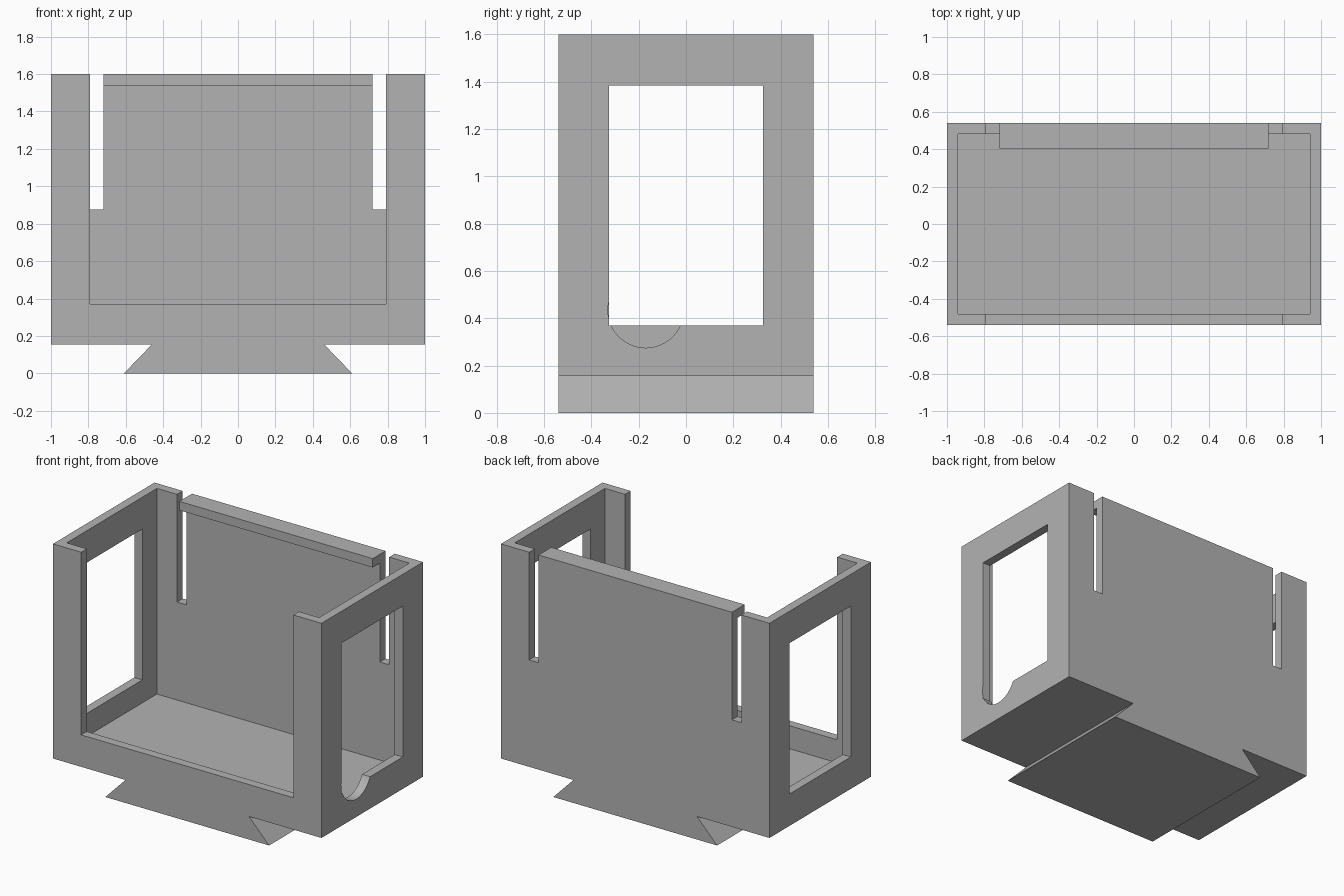
import bpy, bmesh, math
from mathutils import Vector

default = bpy.data.objects.get("Cube")
if default:
    bpy.data.objects.remove(default, do_unlink=True)

W, D, H = 1.0, 0.54, 1.6        # half width, half depth, height
WALL, BASE, FLOOR = 0.06, 0.155, 0.215
SILL, OPEN = 0.37, 0.79         # opening bottom, front opening half width
LIP = 0.72                      # half width of the rear lip
OVER = H + 0.2                  # cutters run out past the top

grey = bpy.data.materials.new("mid grey")
grey.use_nodes = True
colour = (0.45, 0.45, 0.45, 1)
grey.diffuse_color = colour
grey.node_tree.nodes["Principled BSDF"].inputs["Base Color"].default_value = colour


def prism(name, points, direction):
    """Extrude a flat outline of 3D points along a direction."""
    bm = bmesh.new()
    face = bm.faces.new([bm.verts.new(p) for p in points])
    result = bmesh.ops.extrude_face_region(bm, geom=[face])
    verts = [g for g in result["geom"] if isinstance(g, bmesh.types.BMVert)]
    bmesh.ops.translate(bm, verts=verts, vec=Vector(direction))
    bmesh.ops.recalc_face_normals(bm, faces=bm.faces)
    mesh = bpy.data.meshes.new(name)
    bm.to_mesh(mesh)
    bm.free()
    mesh.materials.append(grey)
    obj = bpy.data.objects.new(name, mesh)
    bpy.context.collection.objects.link(obj)
    return obj


def box(name, x, y, z):
    outline = [(x[0], y[0], z[0]), (x[1], y[0], z[0]),
               (x[1], y[1], z[0]), (x[0], y[1], z[0])]
    return prism(name, outline, (0, 0, z[1] - z[0]))


def combine(target, tool, operation="DIFFERENCE"):
    """Apply a boolean and discard the tool."""
    mod = target.modifiers.new(tool.name, "BOOLEAN")
    mod.operation, mod.solver, mod.object = operation, "EXACT", tool
    bpy.context.view_layer.objects.active = target
    bpy.ops.object.modifier_apply(modifier=mod.name)
    bpy.data.objects.remove(tool, do_unlink=True)


# Body with the dovetail foot, as one front profile
half = [(0.61, 0), (0.46, BASE), (W, BASE), (W, H)]
profile = half + [(-x, z) for x, z in reversed(half)]
holder = prism("open_holder", [(x, -D, z) for x, z in profile], (0, 2 * D, 0))

# Inner cavity
combine(holder, box("cavity", (WALL - W, W - WALL), (WALL - D, D - WALL), (FLOOR, OVER)))

# Overhanging lip along the top of the back wall
combine(holder, box("rear_lip", (-LIP, LIP), (0.405, D), (H - WALL, H)), "UNION")

# Wide front opening
combine(holder, box("front_opening", (-OPEN, OPEN), (-D - 0.1, -0.45), (SILL, OVER)))

# Slots either side of the flexible back panel, and the side windows
for side in (-1, 1):
    xs = sorted((side * LIP, side * OPEN))
    combine(holder, box("slot", xs, (0.38, D + 0.1), (0.875, OVER)))
    xs = sorted((side * 0.9, side * (W + 0.1)))
    combine(holder, box("window", xs, (-0.325, 0.325), (SILL, 1.385)))

# Round cable notch in the sill of one side window
RADIUS, STEPS = 0.16, 48
circle = [2 * math.pi * i / STEPS for i in range(STEPS)]
combine(holder, prism("cable_notch",
                      [(0.9, -0.17 + RADIUS * math.cos(a), 0.435 + RADIUS * math.sin(a))
                       for a in circle], (0.2, 0, 0)))

# Smooth only the curved notch
bpy.ops.object.select_all(action="DESELECT")
holder.select_set(True)
bpy.context.view_layer.objects.active = holder
bpy.ops.object.shade_smooth_by_angle(angle=math.radians(25))
